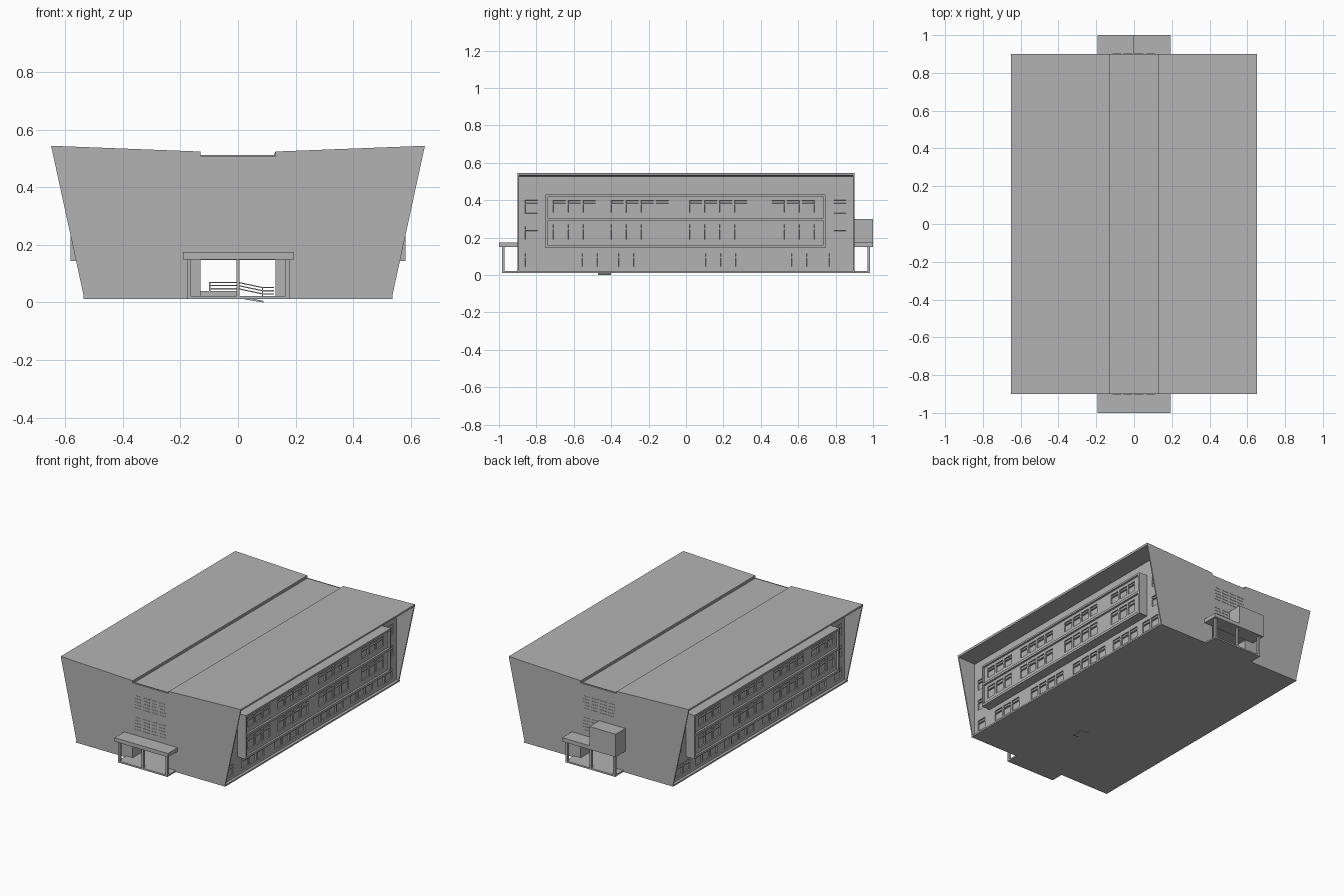
import bpy, bmesh
from mathutils import Vector

old = bpy.data.objects.get("Cube")
if old:
    bpy.data.objects.remove(old, do_unlink=True)

mat = bpy.data.materials.new("concrete_grey")
mat.use_nodes = True
grey = (0.45, 0.45, 0.45, 1)
mat.diffuse_color = grey
mat.node_tree.nodes["Principled BSDF"].inputs["Base Color"].default_value = grey


def finish(name, bm, mirror=False):
    me = bpy.data.meshes.new(name)
    bm.to_mesh(me)
    bm.free()
    me.materials.append(mat)
    ob = bpy.data.objects.new(name, me)
    bpy.context.collection.objects.link(ob)
    if mirror:
        ob.modifiers.new("Mirror", "MIRROR").use_mirror_merge = False
    return ob


def add_box(bm, x, y, z):
    lo, hi = Vector((x[0], y[0], z[0])), Vector((x[1], y[1], z[1]))
    vs = bmesh.ops.create_cube(bm, size=1)["verts"]
    for v in vs:
        v.co = (lo + hi) / 2 + v.co * (hi - lo)


def boxes(name, specs, mirror=False):
    bm = bmesh.new()
    for s in specs:
        add_box(bm, *s)
    return finish(name, bm, mirror)


def prism(name, profile, y0, y1):
    """Extrude a profile in the xz plane along y."""
    bm = bmesh.new()
    face = bm.faces.new([bm.verts.new((x, y0, z)) for x, z in profile])
    ext = bmesh.ops.extrude_face_region(bm, geom=[face])["geom"]
    for v in ext:
        if isinstance(v, bmesh.types.BMVert):
            v.co.y = y1
    bmesh.ops.recalc_face_normals(bm, faces=bm.faces)
    return finish(name, bm)


def window_wall(name, x, y, z, panes):
    """Flat wall facing +x with each pane rectangle set back."""
    bm = bmesh.new()
    bm.faces.new([bm.verts.new(p) for p in
                  ((x, y[0], z[0]), (x, y[1], z[0]), (x, y[1], z[1]), (x, y[0], z[1]))])
    for axis, vals in ((1, {c for p in panes for c in p[:2]}),
                       (2, {c for p in panes for c in p[2:]})):
        no = Vector((0, 0, 0))
        no[axis] = 1
        for c in sorted(vals):
            bmesh.ops.bisect_plane(bm, geom=bm.verts[:] + bm.edges[:] + bm.faces[:],
                                   plane_co=no * c, plane_no=no)
    bm.normal_update()
    chosen = []
    for f in bm.faces:
        c = f.calc_center_median()
        if any(a < c.y < b and d < c.z < e for a, b, d, e in panes):
            chosen.append(f)
    bmesh.ops.inset_region(bm, faces=chosen, thickness=0.0008, depth=-0.008, use_even_offset=True)
    return finish(name, bm, True)


def window_row(groups, z0, z1, width=0.066, pitch=0.08):
    """Groups of windows, each with a lower pane and a small upper light."""
    out = []
    split = z0 + (z1 - z0) * 0.72
    for start, count in groups:
        for i in range(count):
            a = start + i * pitch
            out += [(a, a + width, z0, split - 0.003), (a, a + width, split + 0.003, z1)]
    return out


# Ground slab and roof with a sunken centre strip
boxes("ground_slab", [((-0.538, 0.538), (-0.9, 0.9), (0.012, 0.022))])
half_top = [(0.65, 0.545), (0.13, 0.525), (0.13, 0.51)]
half_under = [(0.125, 0.498), (0.125, 0.513), (0.647, 0.532)]
flip = lambda pts: [(-x, z) for x, z in reversed(pts)]
prism("roof", half_top + flip(half_top) +
      [(-x, z) for x, z in reversed(half_under)] + half_under, -0.893, 0.893)

# Flared end walls with a doorway
half_end = [(0.13, 0.015), (0.535, 0.015)] + half_top
end_profile = [(0.13, 0.147)] + half_end + flip(half_end) + [(-0.13, 0.147)]
prism("front_wall", end_profile, -0.9, -0.892)
prism("back_wall", end_profile, 0.892, 0.9)

# Passage running through the building
boxes("passage", [((0.13, 0.14), (-0.893, 0.893), (0.02, 0.15)),
                  ((0, 0.14), (-0.893, 0.893), (0.147, 0.155))], True)

# Side walls: ground floor windows plus a column at each end of the upper floors
ground = [(-0.86, 1), (-0.70, 3), (-0.36, 4), (0.04, 4), (0.42, 3), (0.70, 2)]
ends = [(-0.86, 1), (0.79, 1)]
panes = window_row(ground, 0.045, 0.115)
for low in (0.19, 0.33):
    panes += window_row(ends, low, low + 0.07)
window_wall("side_wall", 0.52, (-0.893, 0.893), (0.02, 0.535), panes)

# Projecting bay with two window storeys and a raised frame
bay = [(-0.71, 3), (-0.40, 4), (0.02, 4), (0.46, 3)]
for name, z0, z1 in (("lower_bay_windows", 0.16, 0.29), ("upper_bay_windows", 0.305, 0.418)):
    window_wall(name, 0.57, (-0.74, 0.735), (z0, z1), window_row(bay, z0 + 0.03, z1 - 0.02))
bay_x, bay_y = (0.515, 0.583), (-0.75, 0.745)
boxes("bay_frame", [(bay_x, bay_y, (0.145, 0.16)), (bay_x, bay_y, (0.29, 0.305)),
                    (bay_x, bay_y, (0.418, 0.43)),
                    (bay_x, (-0.75, -0.74), (0.16, 0.418)),
                    (bay_x, (0.735, 0.745), (0.16, 0.418))], True)

# Porches at both ends
for name, s in (("front_porch", -1), ("back_porch", 1)):
    span = lambda a, b: tuple(sorted((s * a, s * b)))
    post_y = span(0.97, 0.985)
    boxes(name, [((-0.192, 0.194), span(0.9, 1.0), (0.15, 0.175)),
                 ((-0.178, 0.18), span(0.9, 0.985), (0.012, 0.022)),
                 ((-0.178, -0.163), post_y, (0.022, 0.15)),
                 ((0.165, 0.18), post_y, (0.022, 0.15)),
                 ((-0.006, 0.006), post_y, (0.022, 0.15))])
boxes("back_porch_box", [((-0.192, -0.003), (0.9, 1.0), (0.17, 0.3))])

# Louvre slats on the end walls
slats = []
for s in (-1, 1):
    y = tuple(sorted((s * 0.899, s * 0.902)))
    for base in (0.21, 0.35):
        for row in range(5):
            z = base + row * 0.02
            for i in range(4):
                x = -0.115 + i * 0.06
                slats.append(((x, x + 0.045), y, (z, z + 0.004)))
        slats.append(((-0.003, 0.003), y, (base, base + 0.09)))
boxes("louvre_slats", slats)

# Stair inside the passage: landing, sloped flight and handrails
boxes("stair_landing", [((-0.13, 0), (-0.47, -0.40), (0.022, 0.04))])
prism("stair_flight", [(0, 0.015), (0.088, 0), (0.088, 0.006), (0, 0.022)], -0.47, -0.40)
for n, y in enumerate((-0.47, -0.404)):
    for k in range(3):
        z = 0.046 + k * 0.011
        prism("handrail_%d_%d" % (n, k),
              [(-0.1, z), (0, z), (0.085, z - 0.018), (0.125, z - 0.018),
               (0.125, z - 0.014), (0.085, z - 0.014), (0, z + 0.004), (-0.1, z + 0.004)],
              y, y + 0.004)
    boxes("rail_posts_%d" % n, [((x, x + 0.004), (y, y + 0.004), (0.02, top))
                                for x, top in ((-0.1, 0.072), (0, 0.072), (0.083, 0.054))])
